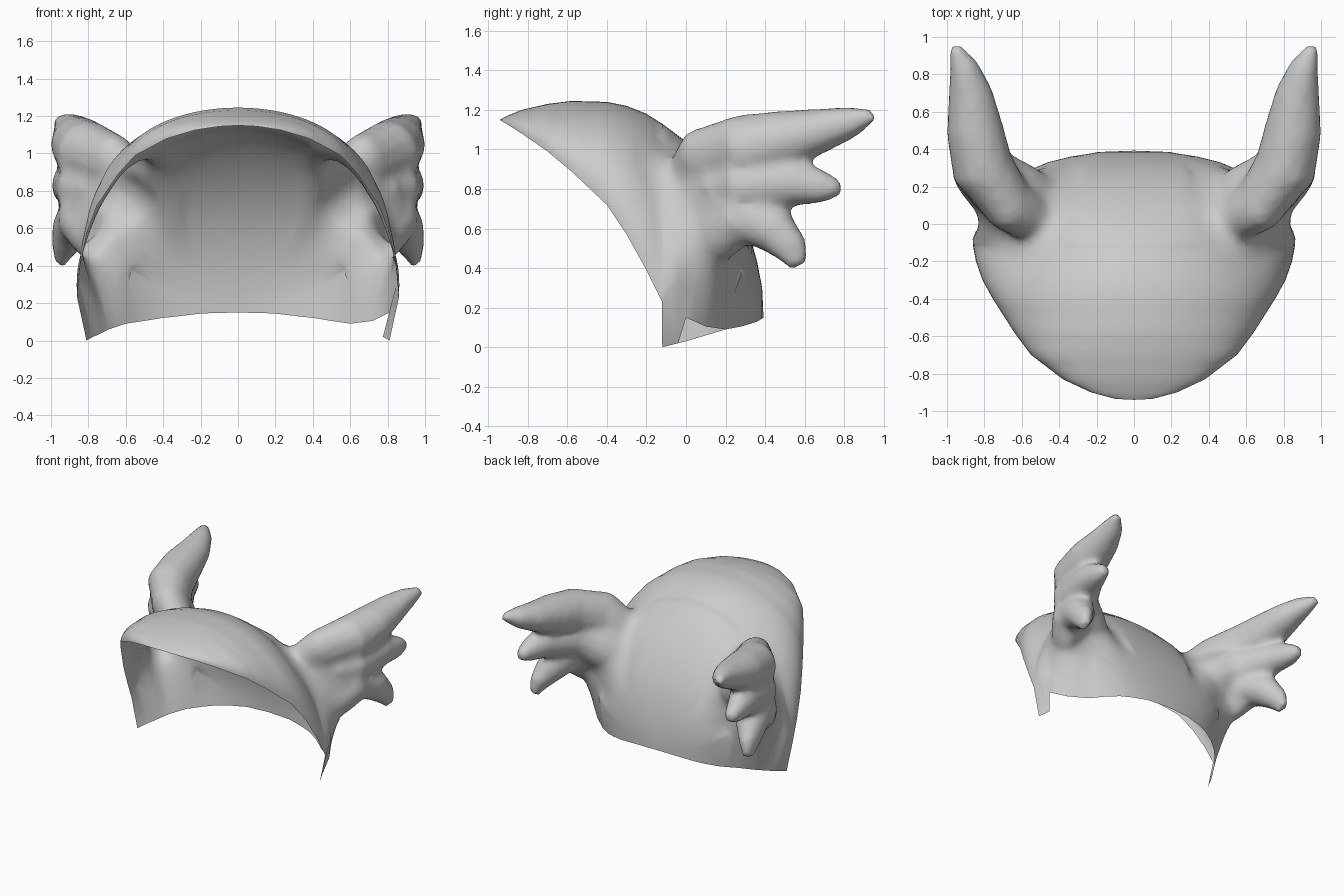
import bpy, bmesh, math
from mathutils import Vector
from mathutils.kdtree import KDTree

if "Cube" in bpy.data.objects:
    bpy.data.objects.remove(bpy.data.objects["Cube"])

grey = bpy.data.materials.new("light grey")
grey.diffuse_color = (0.6, 0.6, 0.6, 1)
grey.use_nodes = True
grey.node_tree.nodes["Principled BSDF"].inputs["Base Color"].default_value = grey.diffuse_color
CAP, LID, WING = 0, 1, 2      # temporary face tags

# Cap sections: y, crown z, belt half-width, belt z, rim half-width, rim z
ROWS = [
    (-.94, 1.15, 0, 1.15, 0, 1.15), (-.935, 1.154, .10, 1.145, .10, 1.145),
    (-.90, 1.172, .23, 1.125, .23, 1.125),
    (-.83, 1.20, .38, 1.08, .38, 1.08), (-.70, 1.23, .55, .99, .55, .99),
    (-.58, 1.245, .64, .89, .64, .89), (-.40, 1.24, .755, .72, .755, .72),
    (-.30, 1.22, .81, .57, .81, .57), (-.20, 1.18, .845, .39, .845, .39),
    (-.121, 1.13, .86, .23, .86, .23), (-.12, 1.13, .86, .23, .81, 0),
    (-.04, 1.07, .865, .36, .775, .02), (0, 1.04, .855, .42, .75, .03),
    (.10, .94, .79, .46, .69, .06), (.20, .81, .69, .43, .60, .09),
    (.28, .67, .58, .37, .50, .105), (.33, .54, .46, .29, .41, .12),
    (.36, .43, .34, .23, .32, .13), (.385, .30, .18, .18, .19, .145),
    (.392, .15, 0, .15, 0, .15)]
NOTCH = {0: (.81, .15), .10: (.72, .105)}   # torn notch in the right rim only


def make_object(name, bm):
    me = bpy.data.meshes.new(name)
    bm.to_mesh(me)
    bm.free()
    for _ in range(3):
        me.materials.append(grey)
    ob = bpy.data.objects.new(name, me)
    bpy.context.collection.objects.link(ob)
    return ob


def evaluated_bmesh(ob):
    bpy.context.view_layer.update()
    ev = ob.evaluated_get(bpy.context.evaluated_depsgraph_get())
    bm = bmesh.new()
    bm.from_mesh(ev.to_mesh())
    return bm


# Cap: lofted arches, closed for now by lids across the opening
rows = [r + NOTCH.get(r[0], r[4:6]) for r in ROWS]
fine = []
for a, b in zip(rows, rows[1:]):
    n = max(1, round((b[0] - a[0]) / 0.045))
    fine += [[p + (q - p) * k / n for p, q in zip(a, b)] for k in range(n)]
fine.append(rows[-1])
N = 26
bm = bmesh.new()
grid = []
for y, top, w, zb, rw, rz, nx, nz in fine:
    e = 1 - 0.35 * max(0, y)          # squarer arch toward the back
    pts = [(-rw, rz)]
    for i in range(2 * N + 1):
        a = math.pi * (1 - i / (2 * N))
        c, s = math.cos(a), max(0, math.sin(a))
        pts.append((w * math.copysign(abs(c) ** e, c), zb + (top - zb) * s ** e))
    pts.append((nx, nz))
    grid.append([bm.verts.new((x, y, z)) for x, z in pts])
for r, s in zip(grid, grid[1:]):
    for i in range(len(r) - 1):
        bm.faces.new((r[i], r[i + 1], s[i + 1], s[i]))
    bm.faces.new((r[-1], r[0], s[0], s[-1])).material_index = LID
bmesh.ops.remove_doubles(bm, verts=bm.verts, dist=0.0005)
bmesh.ops.triangulate(bm, faces=bm.faces)
bmesh.ops.recalc_face_normals(bm, faces=bm.faces)
cap = make_object("cap_blank", bm)

# Wing feathers and roots as tapering tubes: x, y, z, half-height, half-thickness
FEATHERS = [
    [(.48, -.02, .80, .14, .12), (.67, .11, .93, .19, .14), (.81, .30, 1.0, .18, .17),
     (.85, .50, 1.05, .15, .155), (.875, .70, 1.10, .11, .12),
     (.91, .84, 1.14, .08, .08), (.96, .95, 1.175, .03, .03)],
    [(.60, .05, .72, .20, .14), (.82, .31, .82, .17, .17), (.89, .55, .835, .12, .11),
     (.92, .69, .81, .085, .075), (.93, .785, .80, .04, .04)],
    [(.62, .03, .64, .18, .14), (.83, .28, .69, .16, .14), (.89, .45, .59, .12, .11),
     (.93, .53, .50, .09, .07), (.95, .575, .415, .05, .03)],
    [(.50, .10, .64, .17, .17), (.62, .15, .72, .18, .18), (.77, .24, .83, .17, .17)],
    [(.58, .02, .42, .10, .10), (.76, .12, .52, .13, .11), (.88, .28, .66, .12, .10)]]


def add_tube(bm, path, sides=14):
    rings = []
    for k, (x, y, z, h, t) in enumerate(path):
        before, after = path[max(k - 1, 0)], path[min(k + 1, len(path) - 1)]
        d = (Vector(after[:3]) - Vector(before[:3])).normalized()
        up = d.cross(Vector((1, 0, 0))).normalized()
        out = up.cross(d)
        rings.append([bm.verts.new(Vector((x, y, z)) + up * h * math.cos(a) + out * t * math.sin(a))
                      for a in (2 * math.pi * i / sides for i in range(sides))])
    for r, s in zip(rings, rings[1:]):
        for i in range(sides):
            j = (i + 1) % sides
            bm.faces.new((r[i], r[j], s[j], s[i]))
    bm.faces.new(rings[0][::-1])
    bm.faces.new(rings[-1])


bm = bmesh.new()
for path in FEATHERS:
    add_tube(bm, path)
bmesh.ops.recalc_face_normals(bm, faces=bm.faces)
raw = make_object("wing_blank", bm)

# Fuse and soften the feathers, then mirror them
m = raw.modifiers.new("fuse", 'REMESH')
m.mode, m.voxel_size = 'VOXEL', 0.025
m = raw.modifiers.new("soften", 'SMOOTH')
m.factor, m.iterations = 0.5, 6
raw.modifiers.new("mirror", 'MIRROR').use_mirror_merge = False
bm = evaluated_bmesh(raw)
for f in bm.faces:
    f.material_index = WING
wings = make_object("wing_pair", bm)

# Join wings and cap into one hollow skin
m = cap.modifiers.new("join", 'BOOLEAN')
m.operation, m.solver, m.object = 'UNION', 'EXACT', wings
bm = evaluated_bmesh(cap)
for ob in (raw, cap, wings):
    bpy.data.objects.remove(ob)
bmesh.ops.delete(bm, geom=[f for f in bm.faces if f.material_index == LID], context='FACES')
bmesh.ops.triangulate(bm, faces=bm.faces)

# Blend the wing roots into the cap
seam = [v.co.copy() for v in bm.verts if len({f.material_index for f in v.link_faces}) > 1]
tree = KDTree(len(seam))
for i, co in enumerate(seam):
    tree.insert(co, i)
tree.balance()
if seam:
    near = [v for v in bm.verts if tree.find(v.co)[2] < 0.05 and not v.is_boundary]
    bmesh.ops.remove_doubles(bm, verts=near, dist=0.012)
    dist = [(v, tree.find(v.co)[2]) for v in bm.verts if not v.is_boundary]
    for k in range(30):
        ring = [v for v, d in dist if d < 0.15 * (1 - k / 30)]
        if ring:
            bmesh.ops.smooth_vert(bm, verts=ring, factor=0.5, use_axis_x=True,
                                  use_axis_y=True, use_axis_z=True)
for f in bm.faces:
    f.material_index = 0
helmet = make_object("winged_cap", bm)
helmet.data.materials.clear()
helmet.data.materials.append(grey)
bpy.context.view_layer.objects.active = helmet
helmet.select_set(True)
bpy.ops.object.shade_smooth_by_angle(angle=math.radians(60))
